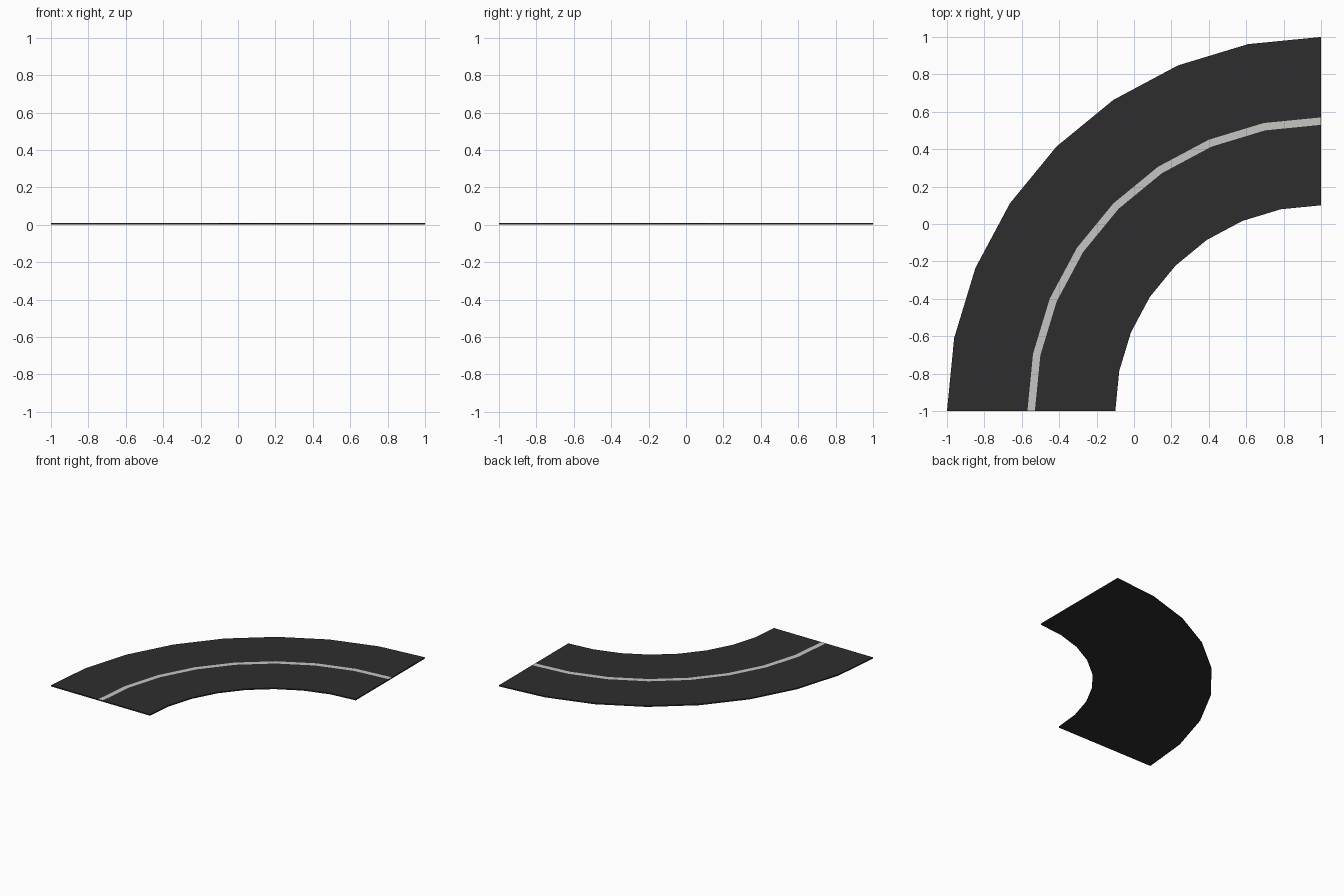
import bpy, bmesh, math

if "Cube" in bpy.data.objects:
    bpy.data.objects.remove(bpy.data.objects["Cube"])

SEGMENTS = 8            # facets over the quarter turn
CENTRE = (1.0, -1.0)    # pivot of the bend
HEIGHT = 0.01


def material(name, rgb):
    m = bpy.data.materials.new(name)
    m.diffuse_color = (*rgb, 1.0)
    m.use_nodes = True
    m.node_tree.nodes["Principled BSDF"].inputs["Base Color"].default_value = m.diffuse_color
    return m


asphalt = material("dark asphalt", (0.027, 0.027, 0.027))
paint = material("light grey paint", (0.56, 0.56, 0.55))


def curved_strip(name, radii, bottom, top, top_materials, mats):
    """Quarter-ring slab; each band between radii gets its own top material."""
    bm = bmesh.new()
    rows = []
    for i in range(SEGMENTS + 1):
        a = math.pi - i * math.pi / 2 / SEGMENTS
        c, s = math.cos(a), math.sin(a)
        rows.append([[bm.verts.new((CENTRE[0] + r * c, CENTRE[1] + r * s, z))
                      for r in radii] for z in (bottom, top)])
    bands = len(radii) - 1
    for (lo0, hi0), (lo1, hi1) in zip(rows, rows[1:]):
        for k in range(bands):
            f = bm.faces.new((hi0[k], hi0[k + 1], hi1[k + 1], hi1[k]))
            f.material_index = top_materials[k]
            bm.faces.new((lo0[k], lo1[k], lo1[k + 1], lo0[k + 1]))
        for k in (0, bands):     # inner and outer edges
            bm.faces.new((lo0[k], hi0[k], hi1[k], lo1[k]))
    for lo, hi in (rows[0], rows[-1]):   # end caps
        for k in range(bands):
            bm.faces.new((lo[k], lo[k + 1], hi[k + 1], hi[k]))
    bmesh.ops.recalc_face_normals(bm, faces=bm.faces)
    mesh = bpy.data.meshes.new(name)
    bm.to_mesh(mesh)
    bm.free()
    for m in mats:
        mesh.materials.append(m)
    ob = bpy.data.objects.new(name, mesh)
    bpy.context.collection.objects.link(ob)
    return ob


# road slab with the centre line cut into its top surface
curved_strip("curved_road", (1.1, 1.53, 1.57, 2.0), 0.0, HEIGHT,
             (0, 1, 0), (asphalt, paint))
